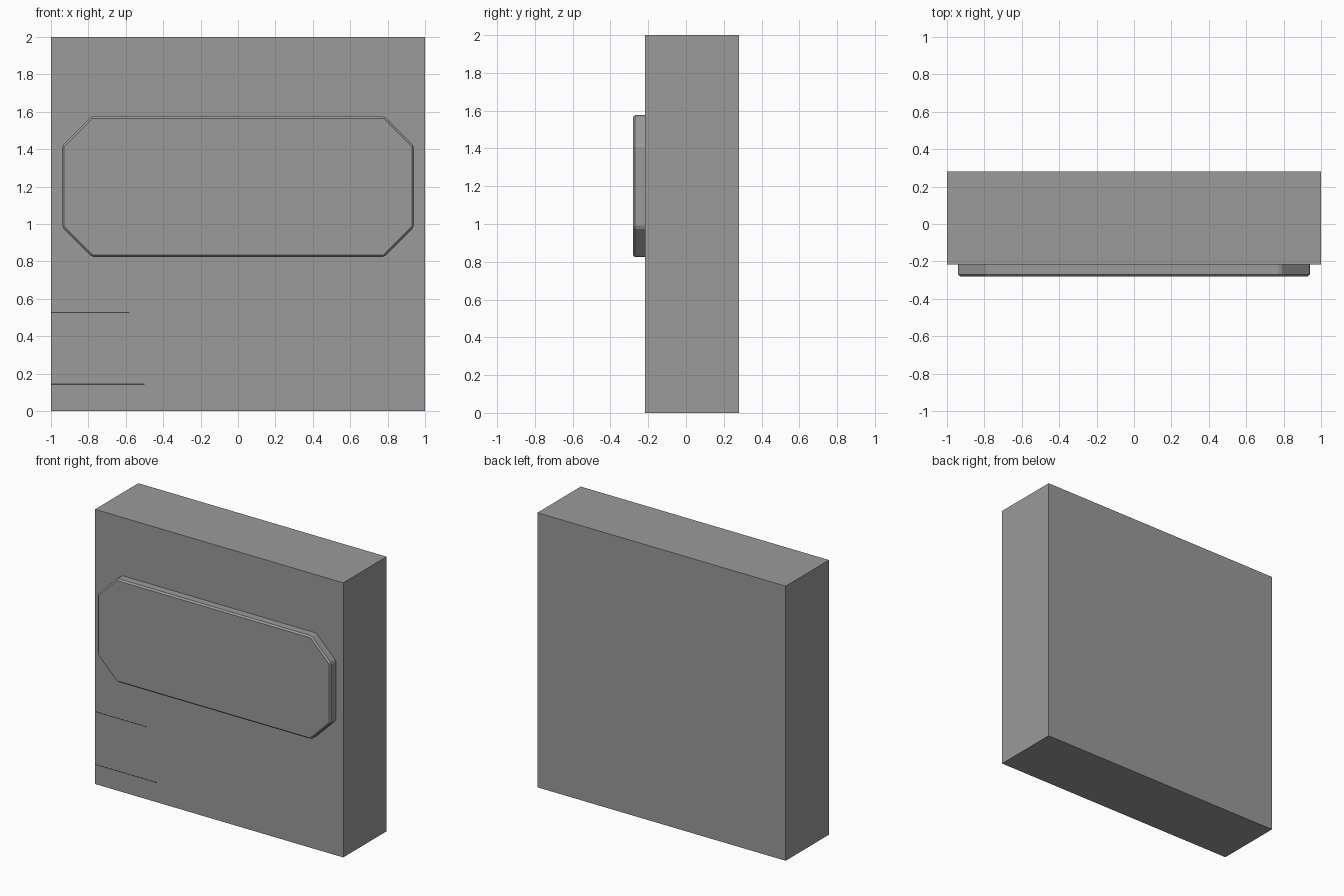
import bpy, bmesh

if "Cube" in bpy.data.objects:
    bpy.data.objects.remove(bpy.data.objects["Cube"])


def material(name, value):
    mat = bpy.data.materials.new(name)
    mat.diffuse_color = (value, value, value, 1)
    mat.use_nodes = True
    mat.node_tree.nodes["Principled BSDF"].inputs["Base Color"].default_value = mat.diffuse_color
    return mat


def finish(name, bm, mat):
    bmesh.ops.recalc_face_normals(bm, faces=bm.faces)
    me = bpy.data.meshes.new(name)
    bm.to_mesh(me)
    bm.free()
    me.materials.append(mat)
    bpy.context.collection.objects.link(bpy.data.objects.new(name, me))


def box(name, lo, hi, mat):
    bm = bmesh.new()
    bmesh.ops.create_cube(bm, size=1)
    for v in bm.verts:
        for i in range(3):
            v.co[i] = lo[i] if v.co[i] < 0 else hi[i]
    finish(name, bm, mat)


FRONT = -0.217
grey = material("dark_grey", 0.325)
dark = material("seam_dark", 0.06)

# main wall slab
box("wall_block", (-1, FRONT, 0), (1, 0.281, 2), grey)

# fine seam lines on the lower left of the front face
for name, z, end in (("upper_seam", 0.527, -0.58), ("lower_seam", 0.143, -0.5)):
    box(name, (-0.999, FRONT - 0.0006, z - 0.003), (end, FRONT + 0.005, z + 0.003), dark)

# raised sign plate: octagonal outline with chamfered front rim and corners
W, H, C, ZC = 0.94, 0.376, 0.157, 1.2
quarter = [(W, H - C), (W - C, H)]
outline = (quarter + [(-x, z) for x, z in reversed(quarter)]
           + [(-x, -z) for x, z in quarter]
           + [(x, -z) for x, z in reversed(quarter)])
bm = bmesh.new()
face = bm.faces.new([bm.verts.new((x, FRONT, z + ZC)) for x, z in outline])
ext = bmesh.ops.extrude_face_region(bm, geom=[face])
front = {g for g in ext["geom"] if isinstance(g, bmesh.types.BMVert)}
bmesh.ops.translate(bm, verts=list(front), vec=(0, -0.281 - FRONT, 0))
edges = [e for e in bm.edges if any(v in front for v in e.verts)]
bmesh.ops.bevel(bm, geom=edges, offset=0.011, offset_type='OFFSET',
                segments=1, profile=0.5, affect='EDGES')
finish("sign_plate", bm, grey)
